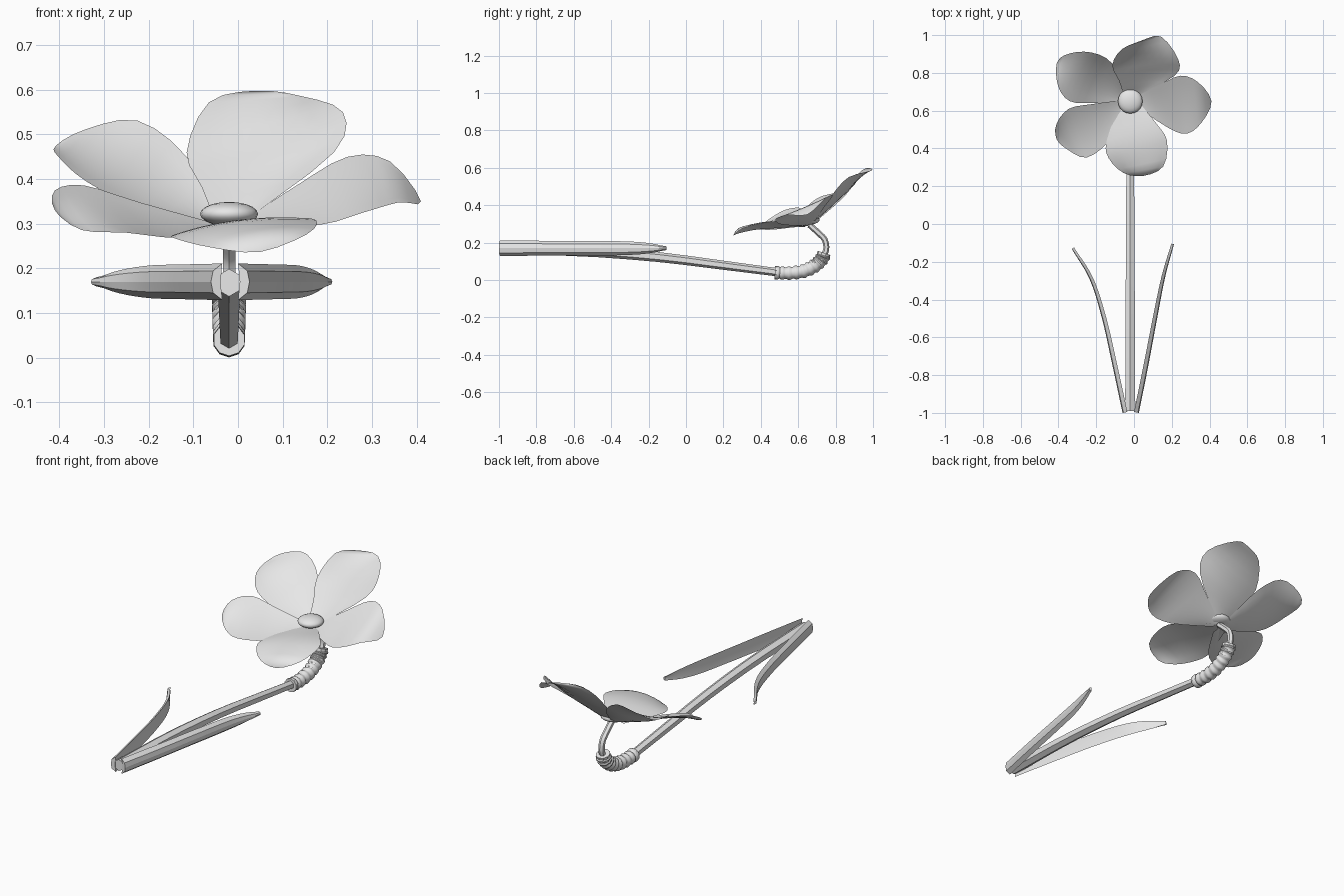
import bpy, bmesh, math
from mathutils import Vector

if "Cube" in bpy.data.objects:
    bpy.data.objects.remove(bpy.data.objects["Cube"])

grey = bpy.data.materials.new("plain_grey")
grey.diffuse_color = (0.8, 0.8, 0.8, 1)
grey.use_nodes = True
grey.node_tree.nodes["Principled BSDF"].inputs["Base Color"].default_value = grey.diffuse_color
CX = -0.02  # flower and stem lie in this x plane


def finish(name, bm, angle=35):
    bmesh.ops.recalc_face_normals(bm, faces=bm.faces[:])
    me = bpy.data.meshes.new(name)
    bm.to_mesh(me)
    bm.free()
    ob = bpy.data.objects.new(name, me)
    bpy.context.collection.objects.link(ob)
    me.materials.append(grey)
    bpy.ops.object.select_all(action='DESELECT')
    ob.select_set(True)
    bpy.context.view_layer.objects.active = ob
    bpy.ops.object.shade_smooth_by_angle(angle=math.radians(angle))
    return ob


def skin(bm, rings):
    """Bridge closed rings of equal length and cap both ends."""
    loops = [[bm.verts.new(p) for p in r] for r in rings]
    n = len(loops[0])
    for a, b in zip(loops, loops[1:]):
        for i in range(n):
            bm.faces.new((a[i], a[(i + 1) % n], b[(i + 1) % n], b[i]))
    bm.faces.new(loops[0][::-1])
    bm.faces.new(loops[-1])


def smooth_path(pts, n):
    """Sample a Catmull-Rom curve through the points."""
    p = [Vector(q) for q in pts]
    p = [2 * p[0] - p[1]] + p + [2 * p[-1] - p[-2]]
    out = []
    for k in range(n + 1):
        t = k / n * (len(p) - 3)
        i = min(int(t), len(p) - 4)
        t -= i
        a, b, c, d = p[i:i + 4]
        out.append(0.5 * (2 * b + (c - a) * t + (2 * a - 5 * b + 4 * c - d) * t * t
                          + (3 * b - a - 3 * c + d) * t ** 3))
    return out


def tube(name, path, radius, sides, angle=35):
    """Tube in the vertical plane x = CX; path is (y, z), radius a function of 0..1."""
    bm = bmesh.new()
    rings = []
    last = len(path) - 1
    for k, p in enumerate(path):
        t = (path[min(k + 1, last)] - path[max(k - 1, 0)]).normalized()
        r = radius(k / last)
        ring = []
        for i in range(sides):
            a = 2 * math.pi * i / sides + math.pi / 2
            ring.append((CX + r * math.cos(a),
                         p.x - t.y * r * math.sin(a), p.y + t.x * r * math.sin(a)))
        rings.append(ring)
    skin(bm, rings)
    return finish(name, bm, angle)


# Stem, ribbed sleeve at the bend, and thin neck up to the flower
tube("stem", smooth_path([(-0.99, 0.168), (-0.55, 0.155), (-0.15, 0.123),
                          (0.2, 0.079), (0.5, 0.04)], 10),
     lambda t: 0.031 - 0.009 * t, 6, 30)


def sleeve_radius(t):
    if t < 0.06 or t > 0.95:
        return 0.036
    return 0.030 + 0.006 * t + (0.005 if int(round(t * 42)) % 4 < 2 else 0)


tube("ribbed_sleeve", smooth_path([(0.475, 0.04), (0.55, 0.037), (0.63, 0.048),
                                   (0.69, 0.078), (0.727, 0.115), (0.738, 0.145)], 42),
     sleeve_radius, 10)
tube("neck", smooth_path([(0.73, 0.12), (0.75, 0.165), (0.742, 0.215),
                          (0.71, 0.25), (0.66, 0.295)], 10),
     lambda t: 0.016, 6)


# Two upright strap leaves with a folded, crescent section
def leaf(name, pts, out):
    n = 24
    path = smooth_path(pts, n)
    section = [(-0.010, 1), (0.011, 0.6), (0.016, 0), (0.011, -0.6), (-0.010, -1), (-0.006, 0)]
    rings = []
    for k, p in enumerate(path):
        d = (path[min(k + 1, n)] - path[max(k - 1, 0)]).normalized()
        side = Vector((d.y, -d.x)) * out
        s = k / n
        h = 0.041 - 0.005 * s
        if s > 0.6:
            h *= max(0.12, 1 - ((s - 0.6) / 0.4) ** 2.2) ** 0.6
        w = 1 - 0.45 * s * s
        rings.append([(p.x + side.x * u * w, p.y + side.y * u * w, 0.17 + v * h)
                      for u, v in section])
    bm = bmesh.new()
    skin(bm, rings)
    finish(name, bm, 20)


leaf("leaf_right", [(0.01, -0.997), (0.06, -0.75), (0.108, -0.5), (0.153, -0.28), (0.203, -0.105)], 1)
leaf("leaf_left", [(-0.045, -0.997), (-0.098, -0.75), (-0.155, -0.5), (-0.223, -0.29), (-0.322, -0.127)], -1)


# Petals: edge points run up the left side, over the tip and down the right side
def petal(name, edge, cup, end_cup=0.6):
    sub, cols = 3, 8
    pts = smooth_path(edge, 8 * sub)
    half = 4 * sub
    tip, left, right = pts[half], pts[:half], pts[:half:-1]
    n = (Vector(edge[6]) - Vector(edge[2])).cross(tip - (left[0] + right[0]) / 2).normalized()
    if n.z < 0:
        n = -n
    depth = [0.2, 0.75, 1.0, end_cup, 0]
    bm = bmesh.new()
    rows = []
    for k, (a, b) in enumerate(zip(left, right)):
        i, f = divmod(k, sub)
        d = cup * (depth[i] + (depth[i + 1] - depth[i]) * f / sub)
        rows.append([bm.verts.new(a.lerp(b, j / cols) - n * d * 4 * j / cols * (1 - j / cols))
                     for j in range(cols + 1)])
    for a, b in zip(rows, rows[1:]):
        for j in range(cols):
            bm.faces.new((a[j], a[j + 1], b[j + 1], b[j]))
    top = bm.verts.new(tip)
    for j in range(cols):
        bm.faces.new((rows[-1][j], rows[-1][j + 1], top))
    finish(name, bm, 60)


petal("petal_back", [(-0.05, 0.67, 0.30), (-0.08, 0.76, 0.38), (-0.115, 0.84, 0.46),
                     (-0.065, 0.925, 0.572), (0.04, 0.968, 0.598), (0.142, 0.993, 0.586),
                     (0.235, 0.87, 0.55), (0.215, 0.785, 0.46), (0.02, 0.68, 0.31)], 0.025, 0.1)
petal("petal_right", [(0.0, 0.68, 0.30), (0.13, 0.735, 0.385), (0.245, 0.785, 0.45),
                      (0.34, 0.75, 0.44), (0.41, 0.65, 0.350), (0.36, 0.54, 0.348),
                      (0.28, 0.478, 0.325), (0.18, 0.51, 0.297), (0.0, 0.63, 0.29)], 0.008, 0.2)
petal("petal_front", [(0.03, 0.64, 0.295), (0.12, 0.53, 0.312), (0.175, 0.44, 0.308),
                      (0.155, 0.305, 0.277), (0.05, 0.255, 0.237), (-0.055, 0.27, 0.246),
                      (-0.135, 0.35, 0.265), (-0.145, 0.44, 0.275), (-0.075, 0.64, 0.285)], -0.018, 1.0)
petal("petal_front_left", [(-0.03, 0.60, 0.285), (-0.13, 0.44, 0.268), (-0.25, 0.352, 0.28),
                           (-0.35, 0.393, 0.286), (-0.410, 0.45, 0.33), (-0.41, 0.53, 0.375),
                           (-0.345, 0.61, 0.386), (-0.22, 0.635, 0.348), (-0.03, 0.66, 0.295)], 0.015)
petal("petal_back_left", [(-0.05, 0.64, 0.29), (-0.22, 0.64, 0.335), (-0.34, 0.65, 0.395),
                          (-0.402, 0.73, 0.45), (-0.408, 0.855, 0.475), (-0.34, 0.903, 0.512),
                          (-0.225, 0.908, 0.531), (-0.115, 0.85, 0.45), (-0.03, 0.68, 0.30)], 0.025)

# Domed flower centre
bm = bmesh.new()
bmesh.ops.create_uvsphere(bm, u_segments=20, v_segments=10, radius=1)
for v in bm.verts:
    v.co = Vector((CX + v.co.x * 0.065, 0.65 + v.co.y * 0.065, 0.322 + v.co.z * 0.027))
finish("flower_centre", bm, 60)
